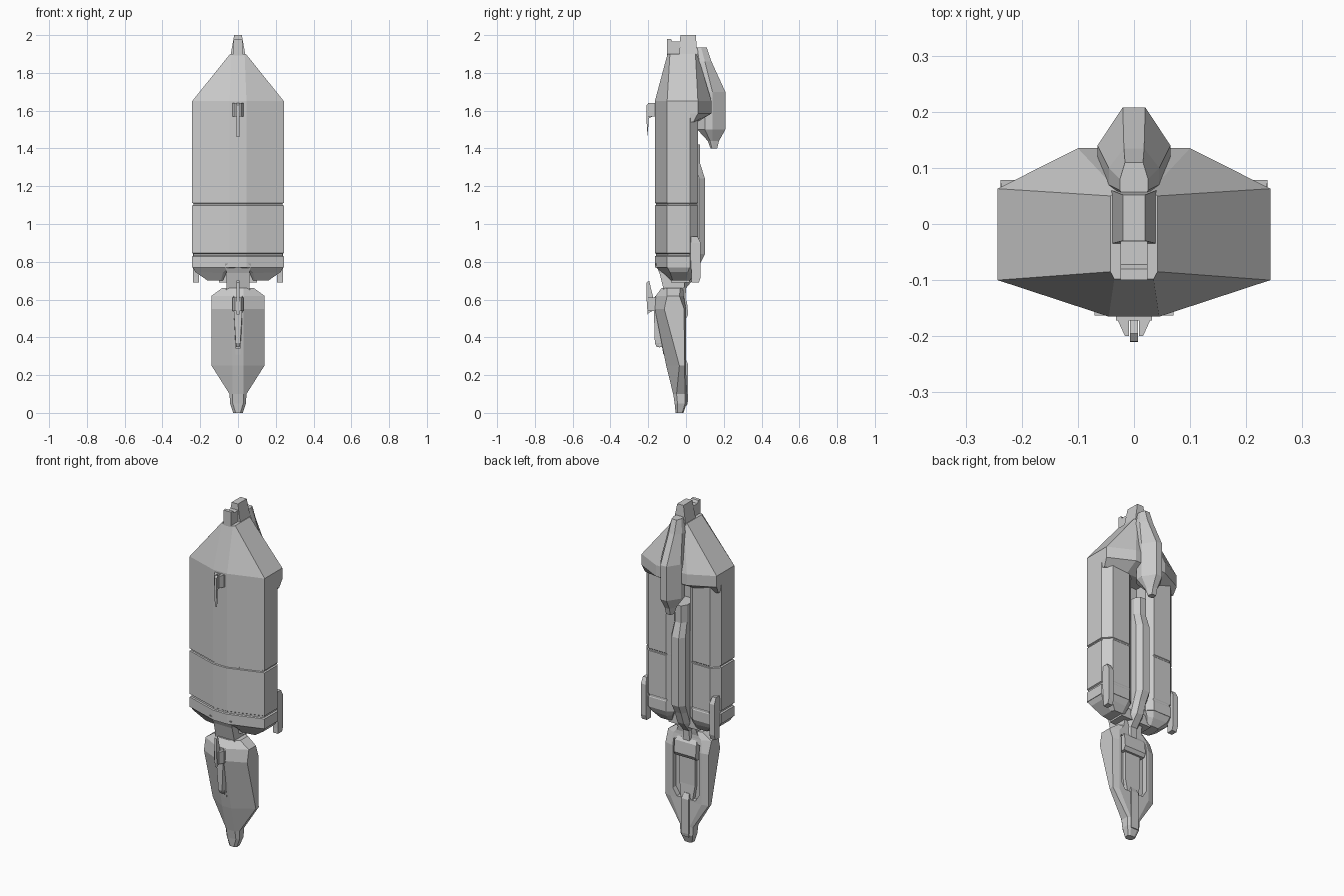
import bpy, bmesh
from mathutils import Vector


def finish(name, bm):
    bmesh.ops.recalc_face_normals(bm, faces=bm.faces)
    me = bpy.data.meshes.new(name)
    bm.to_mesh(me)
    bm.free()
    ob = bpy.data.objects.new(name, me)
    bpy.context.collection.objects.link(ob)
    return ob


def loft(name, rings):
    """Skin a stack of closed rings of (x, y, z) points and cap the ends."""
    bm = bmesh.new()
    vs = [[bm.verts.new(p) for p in r] for r in rings]
    n = len(vs[0])
    for a, b in zip(vs, vs[1:]):
        for i in range(n):
            bm.faces.new((a[i], a[(i + 1) % n], b[(i + 1) % n], b[i]))
    bm.faces.new(vs[0])
    bm.faces.new(vs[-1])
    return finish(name, bm)


def sym(half, z, s=1.0):
    """Mirror a half section across x = 0 and place it at height z."""
    full = half + [(-x, y) for x, y in reversed(half)]
    return [(x * s, y * s, z) for x, y in full]


def rect(x0, x1, y0, y1, z):
    return [(x0, y0, z), (x1, y0, z), (x1, y1, z), (x0, y1, z)]


def side_profile(name, pts, hw):
    """Extrude a (y, z) profile to half width hw."""
    return loft(name, [[(s * hw, y, z) for y, z in pts] for s in (-1, 1)])


def mirror(ob):
    ob.modifiers.new("mirror", 'MIRROR')


# Main hull: notched section at the back, with two inset grooves
hull = [(.045, -.165), (.243, -.10), (.243, .02), (.20, .063),
        (.085, .063), (.05, .035), (.05, -.04)]
levels = [(.77, 1), (.828, 1), (.832, .965), (.842, .965), (.846, 1),
          (1.098, 1), (1.101, .965), (1.109, .965), (1.112, 1), (1.60, 1)]
loft("main_hull", [sym(hull, z, s) for z, s in levels])

# Overhanging shoulder and tapered nose
cap = [(.045, -.165), (.243, -.10), (.243, .063), (.10, .135)]
nose = [(.035, -.098), (.042, -.085), (.042, .05), (.03, .06)]
under = [(.045, -.16), (.238, -.10), (.238, .04), (.10, .06)]
loft("nose_cap", [sym(under, 1.54), sym(cap, 1.585), sym(cap, 1.65), sym(nose, 1.90)])
loft("nose_tip", [rect(-.04, .04, -.035, .06, 1.89), rect(-.02, .02, -.03, .052, 2.0)])
side_profile("nose_front_tab", [(-.1, 1.89), (-.1, 1.98), (-.08, 1.98), (-.072, 1.965),
                                (-.03, 1.965), (-.03, 1.89)], .024)

# Rounded-off pod bottoms
mirror(loft("pod_bottom", [
    [(.0, -.165, .775), (.045, -.165, .775), (.243, -.10, .775), (.243, .02, .775),
     (.20, .063, .775), (.085, .063, .775), (.05, .035, .775)],
    [(.06, -.12, .745), (.08, -.12, .74), (.225, -.085, .745), (.225, .01, .745),
     (.19, .045, .74), (.095, .045, .735), (.065, .03, .74)],
    [(.08, -.08, .70), (.09, -.08, .70), (.16, -.07, .70), (.16, .0, .70),
     (.15, .02, .70), (.10, .02, .70), (.08, .015, .70)]]))

# Slim bars on the rear corners of the pods
mirror(loft("corner_bar", [rect(.206, .238, .03, .068, .69), rect(.206, .238, .03, .078, .72),
                           rect(.206, .238, .02, .078, .90), rect(.212, .236, .02, .06, .935)]))

# Central spine running in the rear channel
spine = []
for z, y0, yb, hw in [(.56, -.08, -.005, .04), (.66, -.08, .0, .04), (.72, -.08, .05, .04),
                      (.79, -.06, .075, .04), (.84, -.06, .10, .045), (1.24, -.06, .10, .045),
                      (1.32, -.06, .075, .038), (1.42, -.06, .075, .038)]:
    spine.append(sym([(hw, y0), (hw, yb - .03), (hw * .5, yb)], z))
loft("rear_spine", spine)

# Rear module hanging from the nose
mod = []
for z, y0, ym, yb, hw, hb in [(1.40, .13, .145, .165, .02, .014), (1.44, .115, .14, .175, .03, .015),
                              (1.50, .06, .14, .208, .065, .02), (1.70, .06, .14, .208, .065, .02),
                              (1.86, .04, .10, .135, .045, .018), (1.935, .04, .08, .11, .025, .016)]:
    mod.append(sym([(hw * .5, y0), (hw, y0 + (ym - y0) * .5), (hw, ym), (hb, yb)], z))
loft("rear_module", mod)

# Neck between hull and lower section
loft("neck", [sym([(.085, -.11), (.085, -.02)], .60), sym([(.06, -.12), (.06, -.01)], .66),
              sym([(.06, -.14), (.06, .0)], .74), sym([(.07, -.163), (.07, .0)], .79)])
loft("neck_block", [rect(-.10, .10, -.08, .018, .69), rect(-.10, .10, -.08, .018, .75)])

# Lower tapered section with a recess in its back
lower = loft("lower_body", [
    sym([(.03, -.13), (.085, -.10), (.085, -.03), (.05, -.015)], .66),
    sym([(.03, -.16), (.14, -.10), (.14, -.035), (.09, -.012)], .62),
    sym([(.03, -.165), (.14, -.115), (.14, -.01), (.10, 0)], .55),
    sym([(.03, -.105), (.14, -.035), (.14, -.008), (.10, 0)], .25),
    sym([(.028, -.068), (.045, -.05), (.042, -.005), (.025, .004)], .10),
    sym([(.028, -.06), (.042, -.045), (.04, -.005), (.025, .004)], .05),
    sym([(.012, -.055), (.025, -.045), (.025, -.02), (.012, -.014)], 0)])
cutter = loft("recess_cutter", [
    [(x, y, z) for x, z in [(-.06, .26), (.06, .26), (.085, .30), (.085, .59), (-.085, .59), (-.085, .30)]]
    for y in (-.03, .1)])
cutter.hide_render = True
cutter.hide_viewport = True
cut = lower.modifiers.new("recess", 'BOOLEAN')
cut.object = cutter
cut.operation = 'DIFFERENCE'
cut.solver = 'EXACT'

# Inserts in the lower back
loft("lower_rear_box", [rect(-.07, .07, -.06, .0, .50), rect(-.07, .07, -.06, .012, .52),
                        rect(-.07, .07, -.06, .005, .59), rect(-.06, .06, -.06, -.01, .61)])
loft("lower_rear_core", [rect(-.035, .035, -.05, -.005, .24), rect(-.05, .05, -.05, -.012, .34),
                         rect(-.05, .05, -.05, -.012, .52)])
loft("lower_rear_bar", [rect(-.022, .022, -.03, .006, .04), rect(-.024, .024, -.03, .01, .06),
                        rect(-.024, .024, -.03, .01, .26), rect(-.018, .018, -.03, -.005, .29)])

# Tapered front keel with a notched lower edge
loft("front_keel", [sym([(.008, -.155), (.012, -.08)], .35), sym([(.012, -.165), (.016, -.08)], .37),
                    sym([(.022, -.17), (.03, -.1)], .54), sym([(.022, -.165), (.03, -.1)], .62)])
side_profile("keel_teeth", [(-.15, .40), (-.14, .34), (-.13, .37), (-.12, .31), (-.10, .30),
                            (-.08, .40)], .012)

# Upper and lower front hooks: wedge block plus thin blade
for label, dz in (("upper", 0), ("lower", -1.03)):
    loft(label + "_hook_base", [rect(-.032, .032, -.172, -.13, 1.57 + dz), rect(-.032, .032, -.172, -.13, 1.64 + dz)])
    mirror(loft(label + "_hook_cheek", [
        [(.009, -.20, z + dz), (.016, -.20, z + dz), (.032, -.165, z + dz), (.009, -.165, z + dz)]
        for z in (1.57, 1.64)]))
    b = 0 if dz == 0 else .09
    side_profile(label + "_hook_blade", [(-.165, 1.575 + dz), (-.165, 1.605 + dz), (-.195, 1.64 + b + dz),
                                         (-.209, 1.63 + b + dz), (-.21, 1.56 + dz + b),
                                         (-.203, 1.46 + b + dz), (-.197, 1.56 + dz)], .007)
